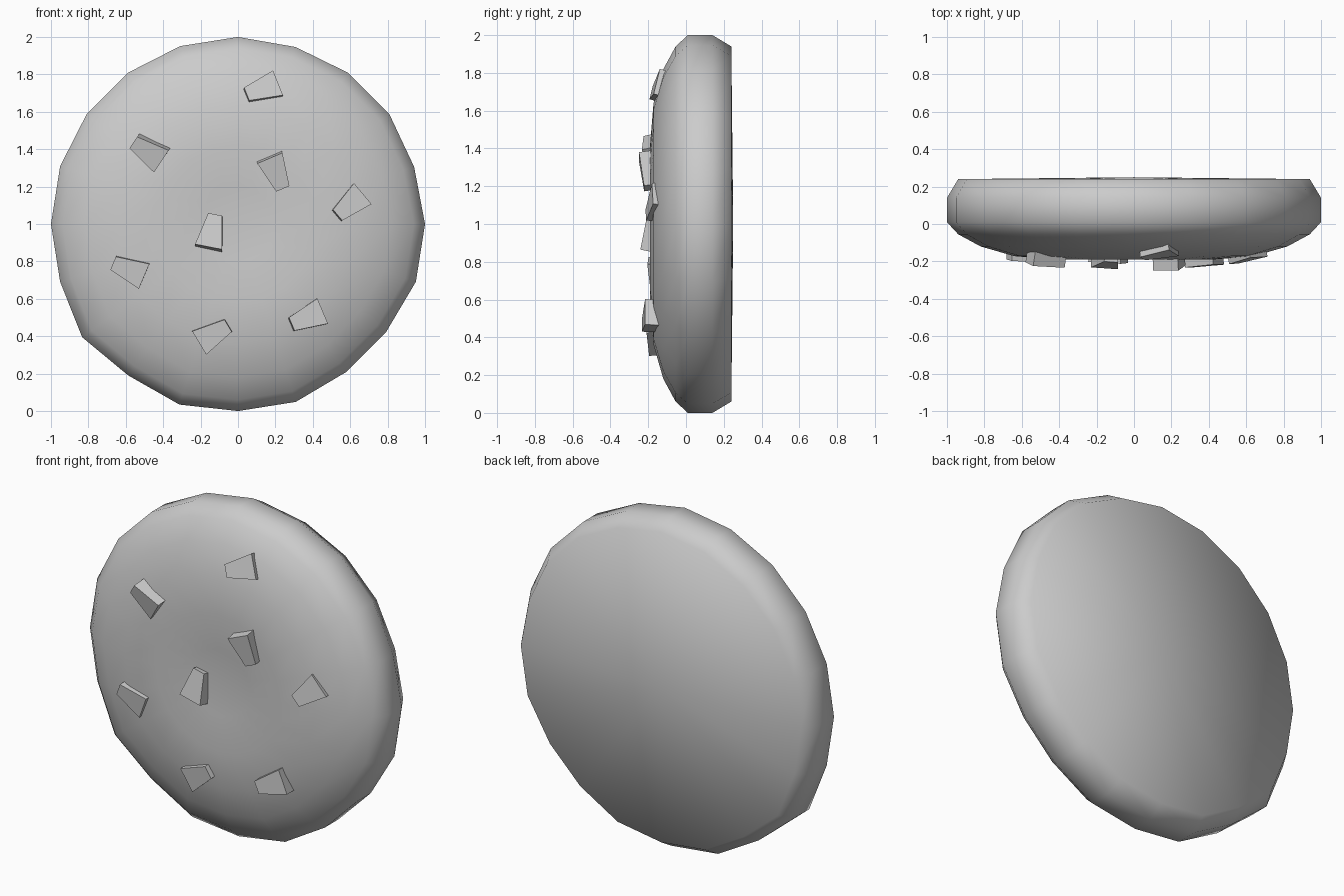
import bpy, bmesh, math
from mathutils import Vector, Matrix

if "Cube" in bpy.data.objects:
    bpy.data.objects.remove(bpy.data.objects["Cube"])


def make_object(name, bm):
    bmesh.ops.recalc_face_normals(bm, faces=bm.faces)
    mesh = bpy.data.meshes.new(name)
    bm.to_mesh(mesh)
    bm.free()
    obj = bpy.data.objects.new(name, mesh)
    bpy.context.collection.objects.link(obj)
    return obj


# Biscuit: a 20-sided lathed profile about the y axis, slightly uneven rim
SIDES = 20
profile = [(0.94, 0.24), (1.0, 0.14), (1.0, 0.01), (0.94, -0.055), (0.82, -0.12),
           (0.64, -0.172), (0.42, -0.19), (0.2, -0.172)]
uneven = {1: 0.995, 4: 0.99, 7: 0.98, 8: 0.98, 11: 1.015, 13: 1.03}

bm = bmesh.new()
rings = []
for r, y in profile:
    ring = []
    for i in range(SIDES):
        a = math.tau * i / SIDES
        k = 1 + (uneven.get(i, 1) - 1) * (r > 0.6)
        ring.append(bm.verts.new((r * k * math.sin(a), y, 1 + r * k * math.cos(a))))
    rings.append(ring)
back = bm.verts.new((0, 0.25, 1))
front = bm.verts.new((0, -0.162, 1))
for i in range(SIDES):
    j = (i + 1) % SIDES
    bm.faces.new((back, rings[0][i], rings[0][j]))
    bm.faces.new((front, rings[-1][j], rings[-1][i]))
    for p, q in zip(rings, rings[1:]):
        bm.faces.new((p[i], q[i], q[j], p[j]))
for f in bm.faces:
    f.smooth = True
make_object("biscuit", bm)


# Chips: tapered blocks half sunk into the front, tilted with the surface
def chip(n, x, y, z, angle, nx, nz):
    normal = Vector((nx, -1, nz)).normalized()
    a = math.radians(angle)
    along = Vector((math.cos(a), 0, math.sin(a)))
    along = (along - normal * along.dot(normal)).normalized()
    across = normal.cross(along)
    outline = [(-0.09, -0.038), (0.09, -0.073), (0.09, 0.073), (-0.09, 0.038)]
    bm = bmesh.new()
    top, low = ([bm.verts.new(Vector((x, y, z)) + along * u + across * v - normal * d)
                 for u, v in outline] for d in (0, 0.09))
    bm.faces.new(top)
    bm.faces.new(low[::-1])
    for i in range(4):
        j = (i + 1) % 4
        bm.faces.new((top[i], low[i], low[j], top[j]))
    make_object(f"chip_{n}", bm)


# centre x, y, z, direction of the wide end, tilt of the outer face
chips = [
    (0.13, -0.17, 1.725, 22, 0.08, 0.28),
    (-0.485, -0.215, 1.385, -34, -0.15, -0.22),
    (0.205, -0.235, 1.27, 113, 0.05, -0.14),
    (0.60, -0.195, 1.105, 40, 0.18, 0.10),
    (-0.14, -0.22, 0.965, 259, -0.03, 0.2),
    (-0.585, -0.195, 0.755, -23, -0.06, -0.1),
    (-0.13, -0.205, 0.41, 211, -0.03, -0.08),
    (0.37, -0.225, 0.50, 23, 0.08, 0.04),
]
for n, c in enumerate(chips, 1):
    chip(n, *c)
